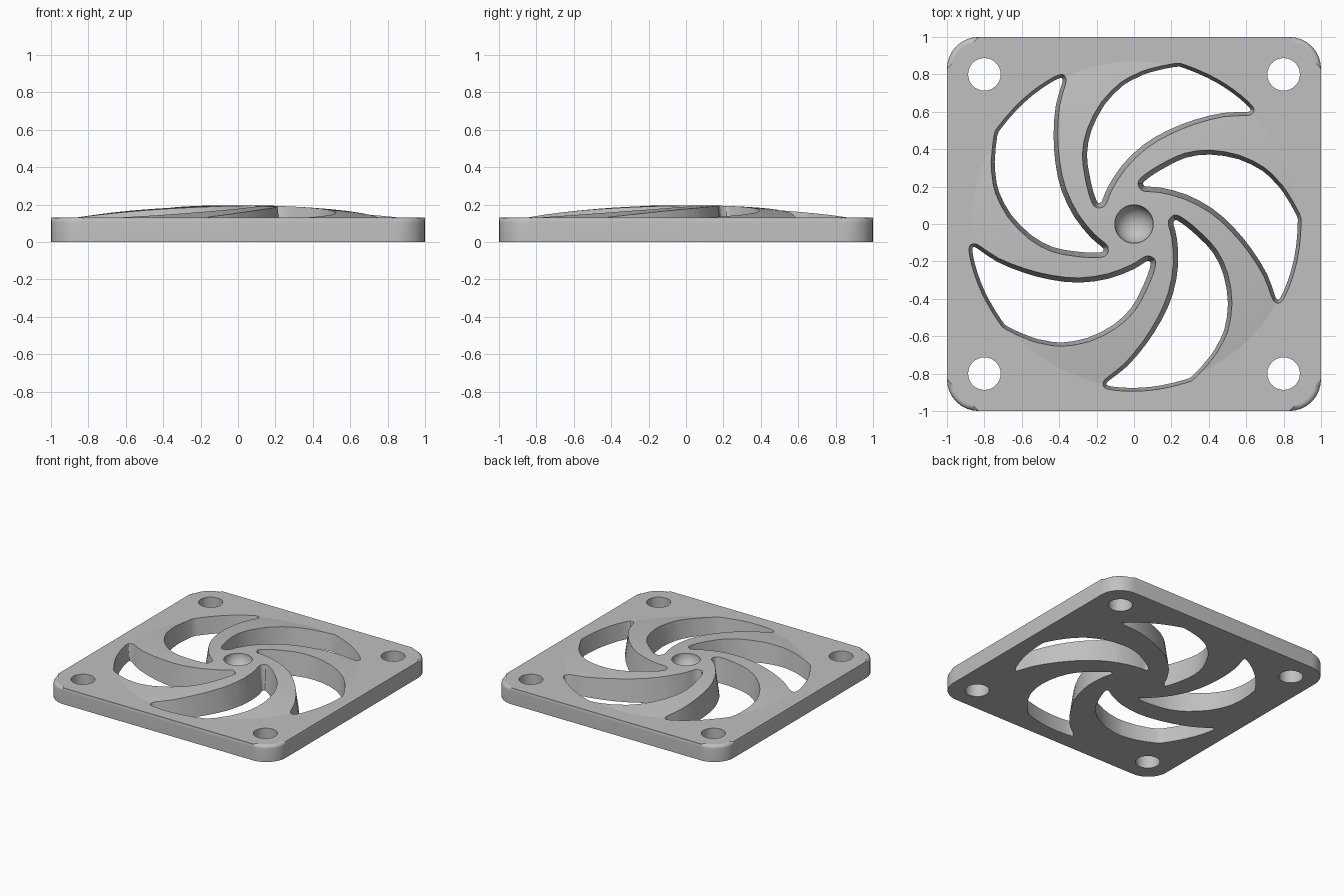
import bpy
import bmesh
from math import cos, sin, pi, tau, radians
from mathutils import Vector, Matrix

if "Cube" in bpy.data.objects:
    bpy.data.objects.remove(bpy.data.objects["Cube"])

PLATE_TOP = 0.13
DOME_TOP = 0.197

grey = bpy.data.materials.new("light_grey")
grey.use_nodes = True
colour = (0.53, 0.53, 0.53, 1)
grey.diffuse_color = colour
grey.node_tree.nodes["Principled BSDF"].inputs["Base Color"].default_value = colour


def make_object(name, bm):
    bmesh.ops.recalc_face_normals(bm, faces=bm.faces)
    mesh = bpy.data.meshes.new(name)
    bm.to_mesh(mesh)
    bm.free()
    mesh.materials.append(grey)
    obj = bpy.data.objects.new(name, mesh)
    bpy.context.collection.objects.link(obj)
    return obj


def loft(bm, loops):
    """Closed solid through matching loops of points."""
    rings = [[bm.verts.new(p) for p in loop] for loop in loops]
    for low, high in zip(rings, rings[1:]):
        for i in range(len(low)):
            j = (i + 1) % len(low)
            bm.faces.new((low[i], low[j], high[j], high[i]))
    bm.faces.new(rings[0][::-1])
    bm.faces.new(rings[-1])
    return rings


def circle(r, z, n, centre=(0, 0)):
    return [(centre[0] + r * cos(tau * i / n), centre[1] + r * sin(tau * i / n), z)
            for i in range(n)]


def smooth_loop(points, steps=2):
    """Closed Catmull-Rom curve through the points."""
    pts = [Vector(p) for p in points]
    out = []
    for i in range(len(pts)):
        a, b, c, d = (pts[(i + k - 1) % len(pts)] for k in range(4))
        for s in range(steps):
            t = s / steps
            out.append(0.5 * (2 * b + (c - a) * t + (2 * a - 5 * b + 4 * c - d) * t ** 2
                              + (3 * b - a - 3 * c + d) * t ** 3))
    return out


def inset(loop, amount, z):
    """Counter-clockwise loop moved inwards and placed at height z."""
    out = []
    for i, p in enumerate(loop):
        along = (loop[(i + 1) % len(loop)] - loop[i - 1]).normalized()
        out.append((p.x - along.y * amount, p.y + along.x * amount, z))
    return out


def boolean(obj, tool, operation):
    mod = obj.modifiers.new(operation.lower(), "BOOLEAN")
    mod.operation = operation
    mod.solver = "EXACT"
    mod.object = tool
    graph = bpy.context.evaluated_depsgraph_get()
    mesh = bpy.data.meshes.new_from_object(obj.evaluated_get(graph))
    obj.modifiers.clear()
    obj.data = mesh
    bpy.data.objects.remove(tool)


# Square plate with round corners and a soft top edge
corner = 0.17
outline = []
for q in range(4):
    turn = Matrix.Rotation(q * pi / 2, 2)
    for i in range(9):
        a = pi / 2 * i / 8
        outline.append(turn @ Vector((1 - corner + corner * cos(a), 1 - corner + corner * sin(a))))
bm = bmesh.new()
rings = loft(bm, [[(p.x, p.y, z) for p in outline] for z in (0, PLATE_TOP)])
rim = [e for e in bm.edges if all(v in rings[1] for v in e.verts)]
bmesh.ops.bevel(bm, geom=rim, offset=0.025, segments=4, profile=0.5, affect="EDGES")
grille = make_object("fan_grille", bm)

# Shallow dome over the middle
bm = bmesh.new()
dome = [circle(0.95, 0.06, 64)]
for k in range(10, 0, -1):
    r = 0.095 * k
    dome.append(circle(r, DOME_TOP - (DOME_TOP - PLATE_TOP) * (r / 0.87) ** 2, 64))
loft(bm, dome)
boolean(grille, make_object("dome", bm), "UNION")

# Five swirling openings that narrow towards the underside
opening = smooth_loop([
    (.038, .245), (.023, .215), (.041, .183), (.075, .175),
    (.14, .17), (.27, .135), (.406, .062), (.515, -.035), (.61, -.15), (.69, -.28), (.728, -.385),
    (.745, -.418), (.772, -.43), (.80, -.412),
    (.835, -.34), (.868, -.24), (.89, -.13), (.90, 0), (.89, .06),
    (.82, .18), (.77, .24), (.70, .305), (.567, .37), (.406, .396), (.27, .378), (.166, .33), (.09, .285)])
bm = bmesh.new()
for k in range(5):
    turn = Matrix.Rotation(tau * k / 5, 2)
    loop = [turn @ p for p in opening]
    loft(bm, [inset(loop, 0.026, -0.01), inset(loop, -0.01, 0.25)])

# Four screw holes
for x in (-0.8, 0.8):
    for y in (-0.8, 0.8):
        loft(bm, [circle(0.087, z, 32, (x, y)) for z in (-0.05, 0.3)])
boolean(grille, make_object("openings", bm), "DIFFERENCE")

# Round dimple in the hub
bm = bmesh.new()
bmesh.ops.create_uvsphere(bm, u_segments=32, v_segments=16, radius=0.103,
                          matrix=Matrix.Translation((0, 0, 0.195)))
boolean(grille, make_object("dimple", bm), "DIFFERENCE")

# Keep the flat top crisp against the dome, smooth the rest
bm = bmesh.new()
bm.from_mesh(grille.data)
for e in bm.edges:
    if any(f.normal.z > 0.99999 for f in e.link_faces):
        e.smooth = False
bm.to_mesh(grille.data)
bm.free()
bpy.ops.object.select_all(action="DESELECT")
grille.select_set(True)
bpy.context.view_layer.objects.active = grille
bpy.ops.object.shade_smooth_by_angle(angle=radians(30))
